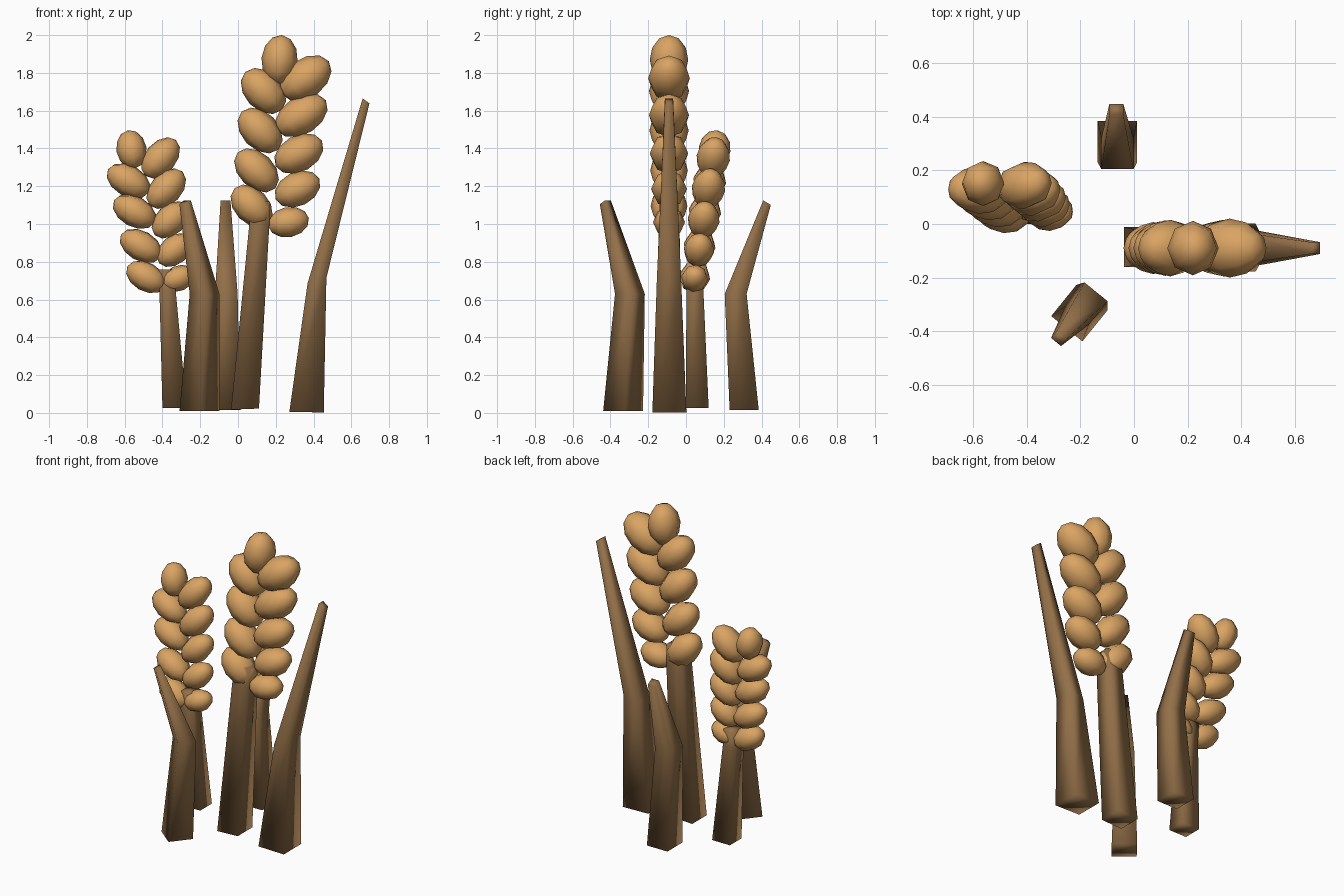
import bpy, bmesh, math
from mathutils import Matrix, Vector


def material(name, rgb):
    m = bpy.data.materials.new(name)
    m.diffuse_color = (*rgb, 1)
    return m


GRAIN = material("grain_gold", (0.70, 0.37, 0.125))
STEM = material("stem_brown", (0.29, 0.16, 0.065))


def finish(bm, name, mat):
    bmesh.ops.recalc_face_normals(bm, faces=bm.faces)
    for f in bm.faces:
        f.smooth = True
    me = bpy.data.meshes.new(name)
    bm.to_mesh(me)
    bm.free()
    me.materials.append(mat)
    ob = bpy.data.objects.new(name, me)
    bpy.context.collection.objects.link(ob)
    return ob


def shaft(name, azimuth, rings):
    """Four-sided tapered shaft; ring = centre, half depth, half width, outward drop."""
    a = math.radians(azimuth)
    u = Vector((math.cos(a), math.sin(a), 0))
    v = Vector((-u.y, u.x, 0))
    bm = bmesh.new()
    loops = []
    for c, d, w, drop in rings:
        loops.append([bm.verts.new(Vector(c) + u * d * i + v * w * j - Vector((0, 0, drop * i)))
                      for i, j in ((-1, -1), (1, -1), (1, 1), (-1, 1))])
    for lo, hi in zip(loops, loops[1:]):
        for k in range(4):
            n = (k + 1) % 4
            bm.faces.new((lo[k], lo[n], hi[n], hi[k]))
    bm.faces.new(loops[0][::-1])
    bm.faces.new(loops[-1])
    finish(bm, name, STEM)


def head(name, grains, y_of, lean, fat):
    """Grain = x, z, half length, half thickness, tilt from vertical toward +x."""
    bm = bmesh.new()
    for x, z, a, b, tilt in grains:
        m = (Matrix.Translation((x, y_of(z), z))
             @ Matrix.Rotation(math.radians(-lean), 4, 'X')
             @ Matrix.Rotation(math.radians(tilt), 4, 'Y')
             @ Matrix.Diagonal((b, b * fat, a, 1)))
        bmesh.ops.create_uvsphere(bm, u_segments=8, v_segments=6, radius=1, matrix=m)
    finish(bm, name, GRAIN)


# Tall ear of grain and its stem
head("tall_grain_head", [
    (0.22, 1.87, 0.131, 0.096, 5),
    (0.358, 1.772, 0.152, 0.104, 54),
    (0.336, 1.575, 0.152, 0.100, 58),
    (0.322, 1.373, 0.140, 0.096, 61),
    (0.315, 1.185, 0.128, 0.090, 64),
    (0.267, 1.010, 0.110, 0.080, 79),
    (0.135, 1.704, 0.140, 0.100, -44),
    (0.117, 1.495, 0.140, 0.098, -44),
    (0.098, 1.284, 0.138, 0.094, -46),
    (0.072, 1.096, 0.130, 0.092, -44),
], lambda z: -0.09, 0, 1.06)
shaft("tall_stem", 0, [
    ((0.037, -0.086, 0.02), 0.074, 0.075, -0.003),
    ((0.113, -0.09, 1.0), 0.053, 0.055, 0),
    ((0.122, -0.09, 1.12), 0.048, 0.05, 0)])

# Short ear of grain and its stem
head("short_grain_head", [
    (-0.564, 1.395, 0.104, 0.080, -10),
    (-0.410, 1.350, 0.126, 0.084, 40),
    (-0.380, 1.187, 0.126, 0.084, 43),
    (-0.356, 1.022, 0.118, 0.080, 46),
    (-0.336, 0.862, 0.108, 0.076, 49),
    (-0.315, 0.712, 0.092, 0.068, 66),
    (-0.580, 1.228, 0.125, 0.083, -60),
    (-0.548, 1.066, 0.124, 0.082, -61),
    (-0.514, 0.884, 0.122, 0.080, -60),
    (-0.487, 0.720, 0.114, 0.077, -60),
], lambda z: 0.045 + (z - 0.71) * 0.155, 9, 1.06)
shaft("short_stem", 0, [
    ((-0.336, 0.06, 0.025), 0.064, 0.06, 0),
    ((-0.373, 0.047, 0.65), 0.043, 0.045, 0),
    ((-0.38, 0.06, 0.76), 0.039, 0.04, 0)])

# Bare bent leaves
shaft("right_leaf", 0, [
    ((0.363, -0.088, 0.004), 0.091, 0.09, 0.002),
    ((0.418, -0.09, 0.70), 0.05, 0.064, -0.015),
    ((0.678, -0.09, 1.652), 0.018, 0.022, 0.013)])
shaft("back_leaf", 90, [
    ((-0.062, 0.308, 0.015), 0.077, 0.074, 0),
    ((-0.062, 0.263, 0.63), 0.058, 0.06, 0),
    ((-0.066, 0.429, 1.113), 0.02, 0.026, 0.012)])
shaft("front_leaf", 231, [
    ((-0.204, -0.333, 0.01), 0.075, 0.075, 0),
    ((-0.177, -0.297, 0.63), 0.056, 0.056, 0),
    ((-0.28, -0.427, 1.115), 0.018, 0.024, 0.01)])
